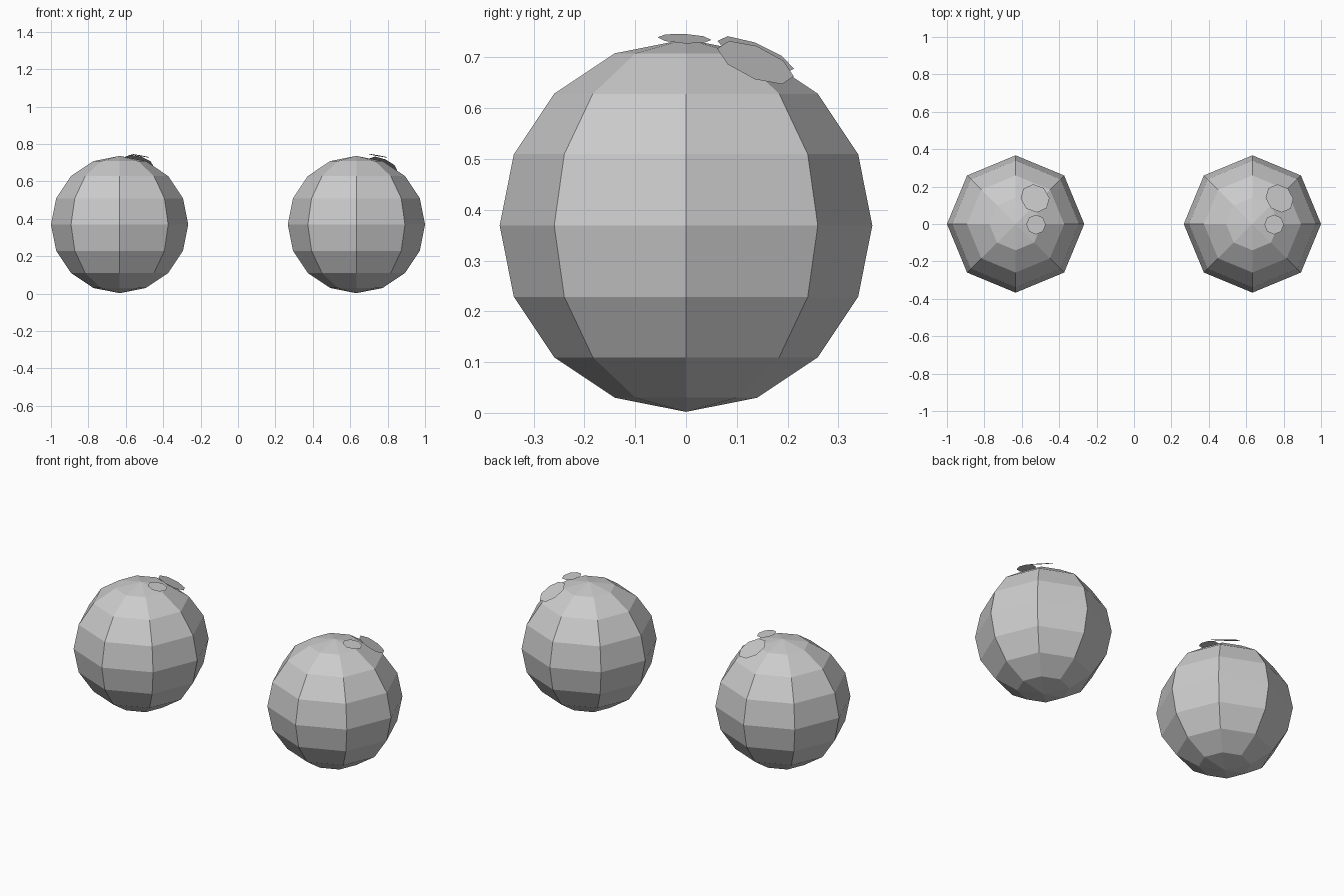
import bpy
import math
from mathutils import Vector

if "Cube" in bpy.data.objects:
    bpy.data.objects.remove(bpy.data.objects["Cube"])

R = 0.367          # ball radius
CZ = 0.369         # ball centre height
CX = 0.633         # ball offset from the middle


def ball(name, x):
    bpy.ops.mesh.primitive_uv_sphere_add(segments=8, ring_count=8, radius=R,
                                         location=(x, 0, CZ))
    bpy.context.object.name = name


def disc(name, centre, normal, radius, phase):
    """Flat eight-sided disc facing along normal."""
    n = Vector(normal).normalized()
    u = Vector((1, 0, 0))
    u = (u - n * u.dot(n)).normalized()
    v = n.cross(u)
    verts = []
    for i in range(8):
        a = math.radians(phase + 45 * i)
        verts.append((u * math.cos(a) + v * math.sin(a)) * radius)
    mesh = bpy.data.meshes.new(name)
    mesh.from_pydata(verts, [], [range(8)])
    obj = bpy.data.objects.new(name, mesh)
    obj.location = centre
    bpy.context.collection.objects.link(obj)


# side name, ball x, large highlight offset, small highlight x offset
for side, x, big, small in (("left", -CX, (0.104, 0.137, 0.336), 0.109),
                            ("right", CX, (0.145, 0.137, 0.321), 0.116)):
    ball(side + "_eyeball", x)
    # large highlight follows the ball's curvature
    disc(side + "_large_highlight", Vector((x, 0, CZ)) + Vector(big),
         big, 0.081, 8)
    # small highlight lies almost level near the top
    disc(side + "_small_highlight", (x + small, -0.003, 0.737),
         (0.18, 0.05, 1), 0.053, 0)
